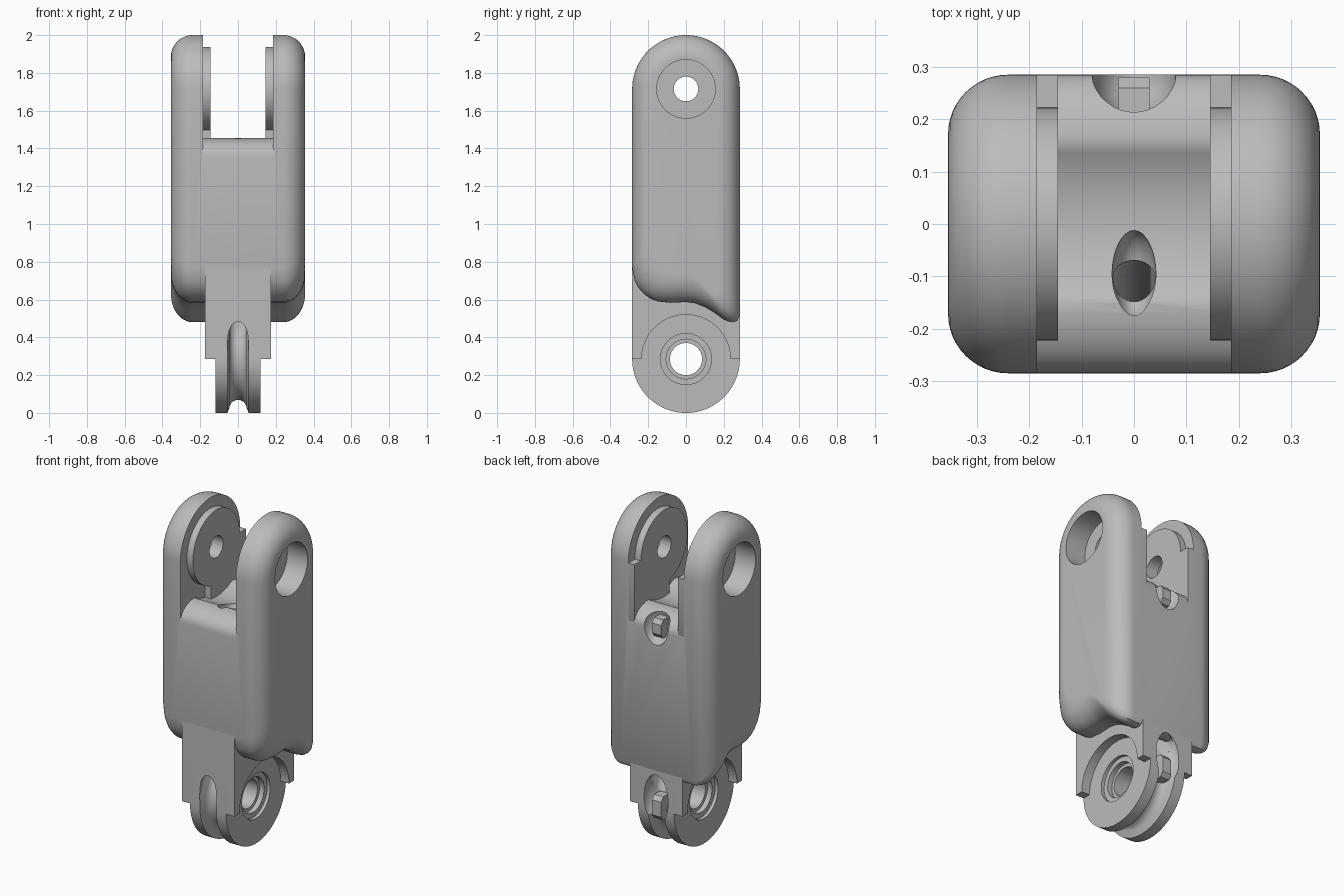
import bpy, bmesh, math
from math import sin, cos, pi
from mathutils import Matrix

cube = bpy.data.objects.get("Cube")
if cube:
    bpy.data.objects.remove(cube, do_unlink=True)

# One plain grey plastic
grey = bpy.data.materials.new("light_grey")
grey.use_nodes = True
COLOUR = (0.5, 0.5, 0.5, 1)
grey.diffuse_color = COLOUR
grey.node_tree.nodes["Principled BSDF"].inputs["Base Color"].default_value = COLOUR

HALF = 0.285      # half depth, and radius of both round ends
TOP = 1.715       # upper pivot height
LOW = 0.285       # lower pivot height


def finish(name, bm):
    bmesh.ops.recalc_face_normals(bm, faces=bm.faces)
    mesh = bpy.data.meshes.new(name)
    bm.to_mesh(mesh)
    bm.free()
    mesh.materials.append(grey)
    obj = bpy.data.objects.new(name, mesh)
    bpy.context.scene.collection.objects.link(obj)
    return obj


def loft(name, rings):
    """Skin a list of (x, outline) rings; outlines hold (y, z) points."""
    bm = bmesh.new()
    loops = [[bm.verts.new((x, y, z)) for y, z in pts] for x, pts in rings]
    n = len(loops[0])
    for a, b in zip(loops, loops[1:]):
        for i in range(n):
            j = (i + 1) % n
            bm.faces.new((a[i], a[j], b[j], b[i]))
    bm.faces.new(loops[0])
    bm.faces.new(loops[-1])
    return finish(name, bm)


def prism(name, outline, x0, x1):
    return loft(name, [(x0, outline), (x1, outline)])


def arc(cy, cz, ry, rz, start, end, steps):
    """Points on an ellipse, angles in degrees."""
    out = []
    for i in range(steps + 1):
        a = math.radians(start + (end - start) * i / steps)
        out.append((cy + ry * cos(a), cz + rz * sin(a)))
    return out


def disc(name, z, r, x0, x1):
    return prism(name, arc(0, z, r, r, 0, 360, 64)[:-1], x0, x1)


def ellipsoid(name, centre, radii):
    bm = bmesh.new()
    bmesh.ops.create_uvsphere(bm, u_segments=32, v_segments=20, radius=1,
                              matrix=Matrix.Translation(centre) @ Matrix.Diagonal((*radii, 1)))
    return finish(name, bm)


def ring(name, major, minor):
    """Torus around the lower pivot."""
    rings = 64
    bm = bmesh.new()
    loops = []
    for i in range(rings):
        a = 2 * pi * i / rings
        loop = []
        for x, d in arc(0, 0, minor, minor, 0, 360, 20)[:-1]:
            loop.append(bm.verts.new((x, (major + d) * cos(a), LOW + (major + d) * sin(a))))
        loops.append(loop)
    for a, b in zip(loops, loops[1:] + loops[:1]):
        for i in range(20):
            j = (i + 1) % 20
            bm.faces.new((a[i], a[j], b[j], b[i]))
    return finish(name, bm)


def combine(obj, others, operation="DIFFERENCE"):
    for other in others:
        other.hide_render = True
        mod = obj.modifiers.new("cut", "BOOLEAN")
        mod.solver = "EXACT"
        mod.operation = operation
        mod.object = other
        graph = bpy.context.evaluated_depsgraph_get()
        mesh = bpy.data.meshes.new_from_object(obj.evaluated_get(graph))
        obj.modifiers.clear()
        obj.data = mesh


# Main body: side outline lofted across with rounded outer rims
bottom = [(-HALF, .77), (-.272, .70), (-.25, .66), (-.22, .627), (-.185, .603), (-.15, .59),
          (-.08, .583), (0, .587), (.05, .58), (.1, .56), (.15, .53), (.2, .494),
          (.225, .483), (.25, .48), (.27, .487), (HALF, .515)]
side = bottom + arc(0, TOP, HALF, HALF, 0, 180, 40)


def inner(y, z):
    """Where an outline point ends up on the flat outer face."""
    return y * 0.6, (z + 0.15 if z < 1 else TOP + (z - TOP) * 0.6)


half_rings = []
for i in range(13):
    t = pi / 2 * i / 12
    k = 1 - cos(t)
    pts = []
    for y, z in side:
        qy, qz = inner(y, z)
        pts.append((y + (qy - y) * k, z + (qz - z) * k))
    half_rings.append((0.24 + 0.115 * sin(t), pts))
body = loft("main_body", [(-x, p) for x, p in reversed(half_rings)] + half_rings)

# Fork slot with a hollow saddle floor and rounded lips
lip_front = arc(-.15, 1.36, .135, .095, 180, 90, 10)
hollow = arc(0, TOP, .3, .3, 240, 300, 20)[1:-1]
lip_back = arc(.15, 1.36, .135, .095, 90, 0, 10)
slot = prism("slot_cutter", [(-.4, 1.36)] + lip_front + hollow + lip_back
             + [(.4, 1.36), (.4, 2.2), (-.4, 2.2)], -.185, .185)

# Cord channel running from the lower groove to the saddle
bm = bmesh.new()
bmesh.ops.create_cone(bm, cap_ends=True, segments=32, radius1=.04, radius2=.04, depth=1.17,
                      matrix=Matrix.Translation((0, -.185, .855)) @ Matrix.Rotation(-.147, 4, "X"))
channel = finish("channel_cutter", bm)
channel_mouth = ellipsoid("mouth_cutter", (0, -.095, 1.43), (.042, .085, .07))

# Upper pivot holes and outer recesses
pin = disc("pin_cutter", TOP, .065, -.5, .5)
recesses = [disc("recess_cutter", TOP, .155, min(a, b), max(a, b))
            for a, b in ((.22, .4), (-.22, -.4))]
upper_pocket = ellipsoid("upper_pocket_cutter", (0, .285, 1.39), (.08, .08, .12))
combine(body, [slot, channel, channel_mouth, pin, upper_pocket] + recesses)

# Round bosses with rear stops on the inner fork walls
boss_outline = (arc(0, TOP, .222, .222, 0, 257, 50)
                + [(-.05, 1.33), (.27, 1.33), (.284, 1.36), (.284, TOP)])
bosses = []
for label, x0, x1 in (("left", .145, .2), ("right", -.2, -.145)):
    boss = prism(label + "_boss", boss_outline, x0, x1)
    combine(boss, [pin])
    bosses.append(boss)

# Lower lug: thin round tongue joined to a wider shoulder block
lug = prism("lower_lug", arc(0, LOW, HALF, HALF, 180, 360, 48) + [(HALF, .75), (-HALF, .75)],
            -.12, .12)
shoulder = prism("shoulder_block", arc(0, LOW, .235, .235, 180, 0, 40)
                 + [(HALF, LOW), (HALF, .8), (-HALF, .8), (-HALF, LOW)], -.175, .175)

# Cord groove around the lug, rear pocket and stepped axle bore
grooves = [ring("groove_cutter", .262, .046), ring("groove_flare_cutter", .292, .056)]
lower_pocket = ellipsoid("lower_pocket_cutter", (0, .285, .34), (.08, .08, .15))
bores = [disc("bore_cutter", LOW, .085, -.3, .3)]
for s in (-1, 1):
    for r, x in ((.135, .1), (.105, .07)):
        bores.append(disc("bore_step_cutter", LOW, r, min(s * x, s * .3), max(s * x, s * .3)))
combine(lug, [shoulder], "UNION")
combine(lug, grooves + [channel, lower_pocket] + bores)

# Tie bars standing in the rear pockets
bars = []
for label, z0, z1 in (("upper", 1.31, 1.42), ("lower", .215, .355)):
    bar = prism(label + "_tie_bar", [(.19, z0), (.26, z0), (.28, z0 + .025),
                                     (.28, z1 - .025), (.26, z1), (.19, z1)], -.03, .03)
    bars.append(bar)

# Drop the cutters, then shade smooth with sharp creases
parts = [body, lug] + bosses + bars
for obj in [slot, channel, channel_mouth, pin, upper_pocket, lower_pocket, shoulder] + recesses + grooves + bores:
    bpy.data.objects.remove(obj, do_unlink=True)
bpy.ops.object.select_all(action="DESELECT")
for obj in parts:
    obj.select_set(True)
bpy.context.view_layer.objects.active = body
bpy.ops.object.shade_smooth_by_angle(angle=math.radians(35))
